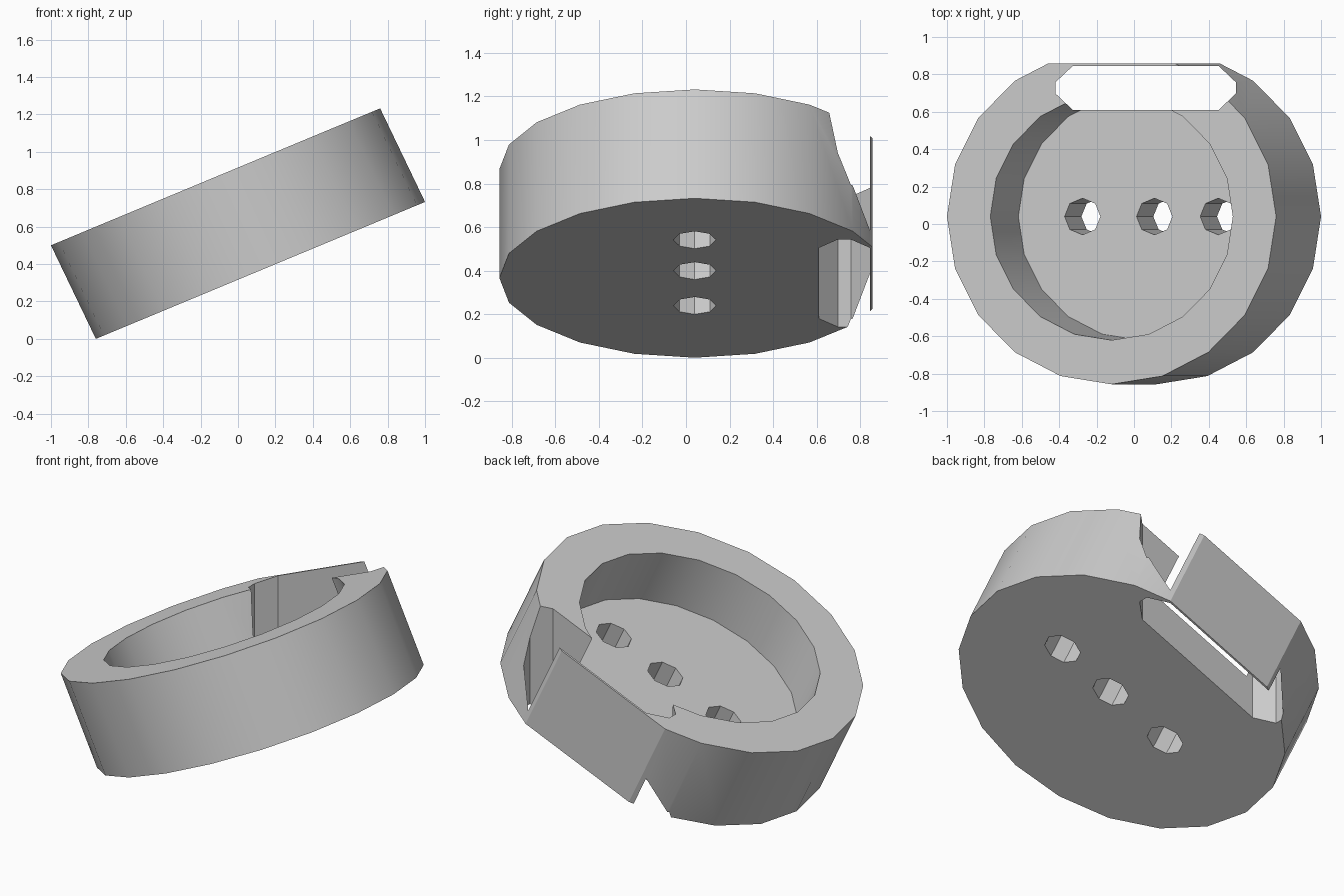
import bpy
import bmesh
from math import cos, sin, tau, radians
from mathutils import Matrix, Vector

default = bpy.data.objects.get("Cube")
if default:
    bpy.data.objects.remove(default, do_unlink=True)

# Leaning frame of the cup: unit circle in its plane, unit height along its wall
LEAN = Matrix(((0.88, 0, -0.24, 0.12),
               (0, 0.897, 0, 0.04),
               (0.366, 0, 0.50, 0.366),
               (0, 0, 0, 1)))
BACK = 0.857


def circle(sides, radius, cx=0.0):
    return [(cx + radius * cos(tau * i / sides), radius * sin(tau * i / sides))
            for i in range(sides)]


def prism(name, outline, low, high, matrix=Matrix()):
    """Extrude a closed outline between two heights and place it."""
    bm = bmesh.new()
    base = bm.faces.new([bm.verts.new((x, y, low)) for x, y in outline])
    top = bmesh.ops.extrude_face_region(bm, geom=[base])["geom"]
    bmesh.ops.translate(bm, vec=(0, 0, high - low),
                        verts=[v for v in top if isinstance(v, bmesh.types.BMVert)])
    bm.transform(matrix)
    bmesh.ops.recalc_face_normals(bm, faces=bm.faces)
    mesh = bpy.data.meshes.new(name)
    bm.to_mesh(mesh)
    bm.free()
    obj = bpy.data.objects.new(name, mesh)
    bpy.context.collection.objects.link(obj)
    return obj


def cut(target, cutter):
    cutter.hide_render = True
    mod = target.modifiers.new(cutter.name, "BOOLEAN")
    mod.operation = "DIFFERENCE"
    mod.solver = "EXACT"
    mod.object = cutter
    bpy.context.view_layer.objects.active = target
    bpy.ops.object.modifier_apply(modifier=mod.name)
    bpy.data.objects.remove(cutter, do_unlink=True)


# Cup body
cup = prism("round_cup", circle(20, 1), 0, 1, LEAN)

# Flat back
bm = bmesh.new()
bm.from_mesh(cup.data)
cut_geom = bmesh.ops.bisect_plane(bm, geom=bm.verts[:] + bm.edges[:] + bm.faces[:],
                                  plane_co=Vector((0, BACK, 0)), plane_no=Vector((0, 1, 0)),
                                  clear_outer=True)["geom_cut"]
bmesh.ops.holes_fill(bm, edges=[e for e in cut_geom if isinstance(e, bmesh.types.BMEdge)])
bmesh.ops.recalc_face_normals(bm, faces=bm.faces)
bm.to_mesh(cup.data)
bm.free()

# Cavity and the three drain holes
cut(cup, prism("cavity_cutter", circle(20, 0.737), 0.375, 1.3, LEAN))
for offset in (-0.347, 0.09, 0.477):
    cut(cup, prism("drain_cutter", circle(8, 0.109, offset), -0.3, 0.7, LEAN))

# Upright slot with chamfered corners, leaving a thin plate at the back
SLOT_X, SLOT_Y = 0.0625, 0.7275
corner = [(0.4825, 0.03), (0.39, 0.1175)]
half = corner + [(-x, y) for x, y in reversed(corner)]
slot = half + [(-x, -y) for x, y in half]
cut(cup, prism("slot_cutter", [(SLOT_X + x, SLOT_Y + y) for x, y in slot], -0.5, 2))

# Colour and shading
grey = bpy.data.materials.new("plain_grey")
grey.use_nodes = True
colour = (0.6, 0.6, 0.6, 1)
grey.diffuse_color = colour
grey.node_tree.nodes["Principled BSDF"].inputs["Base Color"].default_value = colour
cup.data.materials.clear()
cup.data.materials.append(grey)
for face in cup.data.polygons:
    face.material_index = 0

bpy.ops.object.select_all(action="DESELECT")
cup.select_set(True)
bpy.context.view_layer.objects.active = cup
bpy.ops.object.shade_smooth_by_angle(angle=radians(24))
